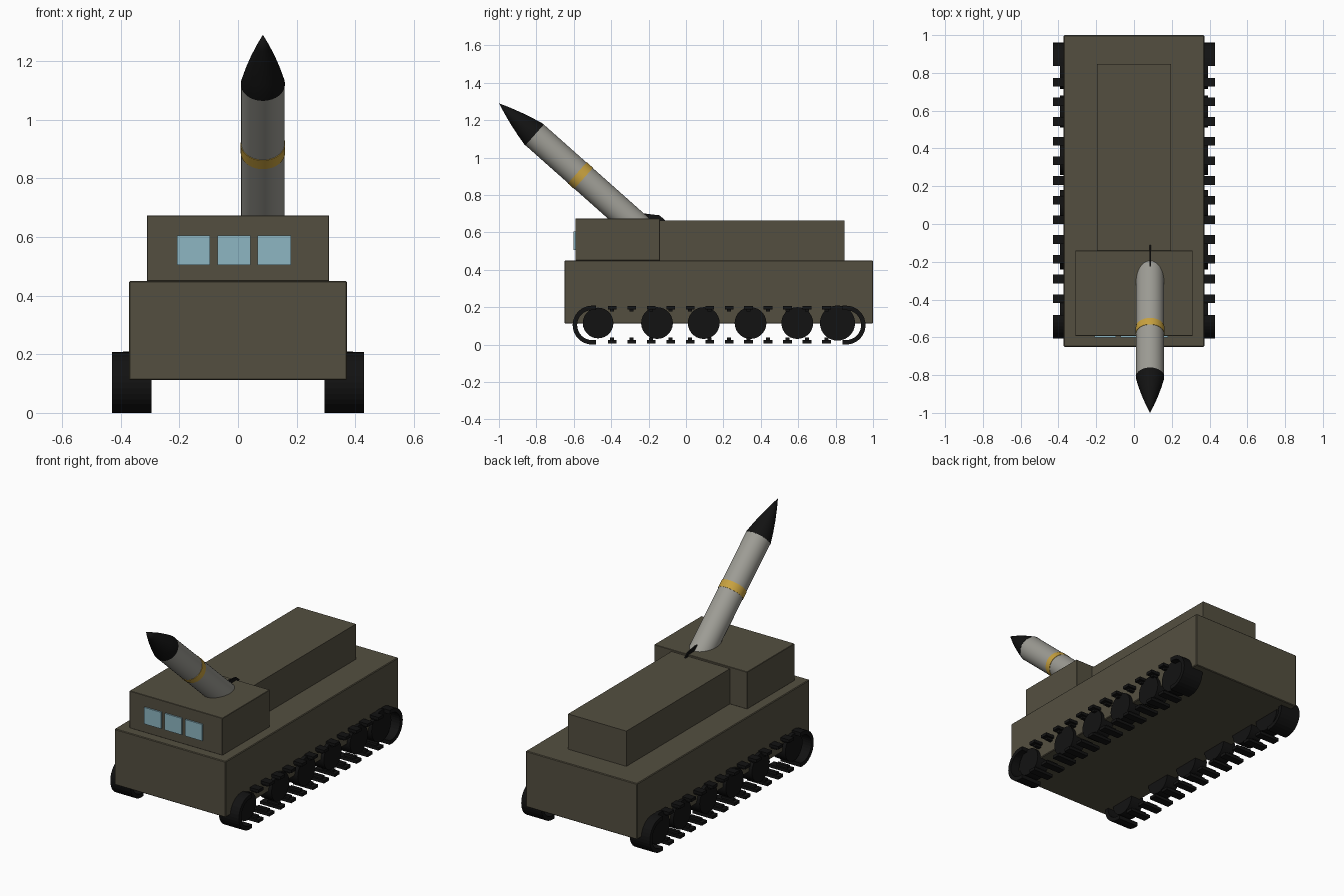
import bpy, bmesh, math
from mathutils import Matrix

if "Cube" in bpy.data.objects:
    bpy.data.objects.remove(bpy.data.objects["Cube"])


def material(name, rgb):
    m = bpy.data.materials.new(name)
    m.diffuse_color = (*rgb, 1)
    m.use_nodes = True
    m.node_tree.nodes["Principled BSDF"].inputs["Base Color"].default_value = m.diffuse_color
    return m


OLIVE = material("olive_paint", (0.088, 0.078, 0.051))
BLACK = material("black_rubber", (0.006, 0.006, 0.006))
GREY = material("missile_grey", (0.34, 0.335, 0.30))
GOLD = material("gold_band", (0.58, 0.36, 0.05))
GLASS = material("pale_blue_glass", (0.27, 0.47, 0.54))


def finish(name, bm, mat, smooth=False):
    bmesh.ops.recalc_face_normals(bm, faces=bm.faces)
    me = bpy.data.meshes.new(name)
    bm.to_mesh(me)
    bm.free()
    me.materials.append(mat)
    ob = bpy.data.objects.new(name, me)
    bpy.context.collection.objects.link(ob)
    if smooth:
        bpy.ops.object.select_all(action='DESELECT')
        ob.select_set(True)
        bpy.context.view_layer.objects.active = ob
        bpy.ops.object.shade_smooth_by_angle(angle=math.radians(35))
    return ob


def add_box(bm, x, y, z):
    lo, hi = zip(x, y, z)
    mid = [(a + b) / 2 for a, b in zip(lo, hi)]
    size = [b - a for a, b in zip(lo, hi)]
    bmesh.ops.create_cube(bm, size=1, matrix=Matrix.Translation(mid) @ Matrix.Diagonal((*size, 1)))


def box(name, x, y, z, mat, bevel=0):
    bm = bmesh.new()
    add_box(bm, x, y, z)
    if bevel:
        bmesh.ops.bevel(bm, geom=bm.edges[:], offset=bevel, segments=1, affect='EDGES')
    return finish(name, bm, mat)


def extrude_x(bm, yz, x0, x1):
    """Closed y-z outline extruded along x."""
    a = [bm.verts.new((x0, y, z)) for y, z in yz]
    b = [bm.verts.new((x1, y, z)) for y, z in yz]
    bm.faces.new(a)
    bm.faces.new(b[::-1])
    for i in range(len(yz)):
        j = (i + 1) % len(yz)
        bm.faces.new((a[i], a[j], b[j], b[i]))


def lathe(name, profile, mat, world, n=40):
    """Rings of (radius, z); radius 0 gives a tip."""
    bm = bmesh.new()
    pts = [bm.verts.new((r, 0, z)) for r, z in profile]
    edges = [bm.edges.new(p) for p in zip(pts, pts[1:])]
    bmesh.ops.spin(bm, geom=pts + edges, cent=(0, 0, 0), axis=(0, 0, 1),
                   angle=2 * math.pi, steps=n, use_merge=True)
    bmesh.ops.remove_doubles(bm, verts=bm.verts, dist=1e-5)
    ob = finish(name, bm, mat, True)
    ob.matrix_world = world
    return ob


# Hull, cab and rear deck box
box("hull", (-0.372, 0.372), (-0.65, 1.0), (0.112, 0.45), OLIVE, 0.004)
box("cab", (-0.311, 0.311), (-0.592, -0.14), (0.449, 0.674), OLIVE, 0.002)
box("rear_deck_box", (-0.195, 0.195), (-0.141, 0.848), (0.449, 0.663), OLIVE)

# Windscreen panes
for i in range(3):
    x = -0.208 + i * 0.1375
    box(f"window_{i + 1}", (x, x + 0.113), (-0.601, -0.592), (0.505, 0.605), GLASS)

# Missile: local z runs from the tip backwards as negative values
pose = Matrix.Translation((0.085, -1.0, 1.29)) @ Matrix.Rotation(math.radians(48.4), 4, 'X')
R = 0.074
lathe("missile_body", [(0, -1.1), (R, -1.1), (R, -0.25)], GREY, pose)
lathe("missile_nose", [(0, 0), (0.022, -0.06), (0.043, -0.125), (0.061, -0.19), (R + 0.001, -0.25),
                       (R + 0.001, -0.255), (0, -0.255)], BLACK, pose)
lathe("missile_band", [(R, -0.56), (R + 0.002, -0.56), (R + 0.002, -0.605), (R, -0.605)], GOLD, pose)

# Four tail fins
bm = bmesh.new()
for k in range(4):
    before = set(bm.verts)
    extrude_x(bm, [(0.06, -0.95), (0.122, -1.04), (0.122, -1.1), (0.06, -1.1)], -0.004, 0.004)
    bmesh.ops.rotate(bm, verts=[v for v in bm.verts if v not in before],
                     cent=(0, 0, 0), matrix=Matrix.Rotation(k * math.pi / 2, 3, 'Z'))
finish("missile_fins", bm, BLACK).matrix_world = pose


def end_loop(cy, direction, straight):
    """C-shaped track end: half ring plus short straight ends."""
    cz, pts = 0.104, []
    for r, sign in ((0.104, 1), (0.080, -1)):
        arc = [(cy + direction * r * math.cos(t), cz + r * math.sin(t))
               for t in (sign * (-math.pi / 2 + math.pi * i / 16) for i in range(17))]
        ends = [(cy - direction * straight, cz - sign * r), (cy - direction * straight, cz + sign * r)]
        pts += [ends[0]] + arc + [ends[1]]
    return pts


for side, s in (("right", 1), ("left", -1)):
    # Track links: plates with a guide tooth, and curved ends
    bm = bmesh.new()
    xs = sorted((s * 0.295, s * 0.43))
    xt = sorted((s * 0.335, s * 0.41))
    for i in range(12):
        y = -0.395 + i * 0.1042
        for z0, z1, t0, t1 in ((0.006, 0.024, 0.023, 0.038), (0.188, 0.206, 0.176, 0.189)):
            add_box(bm, xs, (y - 0.023, y + 0.023), (z0, z1))
            add_box(bm, xt, (y - 0.011, y + 0.011), (t0, t1))
    extrude_x(bm, end_loop(-0.502, -1, 0.02), *xs)
    extrude_x(bm, end_loop(0.856, 1, 0.02), *xs)
    finish(f"{side}_track", bm, BLACK)

    # Road wheels with a larger drive wheel at the back
    for i, (y, r) in enumerate(((-0.47, 0.082), (-0.155, 0.085), (0.095, 0.085),
                                (0.345, 0.085), (0.595, 0.085), (0.81, 0.094))):
        bm = bmesh.new()
        bmesh.ops.create_cone(bm, cap_ends=True, segments=28, radius1=r, radius2=r, depth=0.085,
                              matrix=Matrix.Translation((s * 0.35, y, 0.115))
                              @ Matrix.Rotation(math.pi / 2, 4, 'Y'))
        finish(f"{side}_wheel_{i + 1}", bm, BLACK, True)
